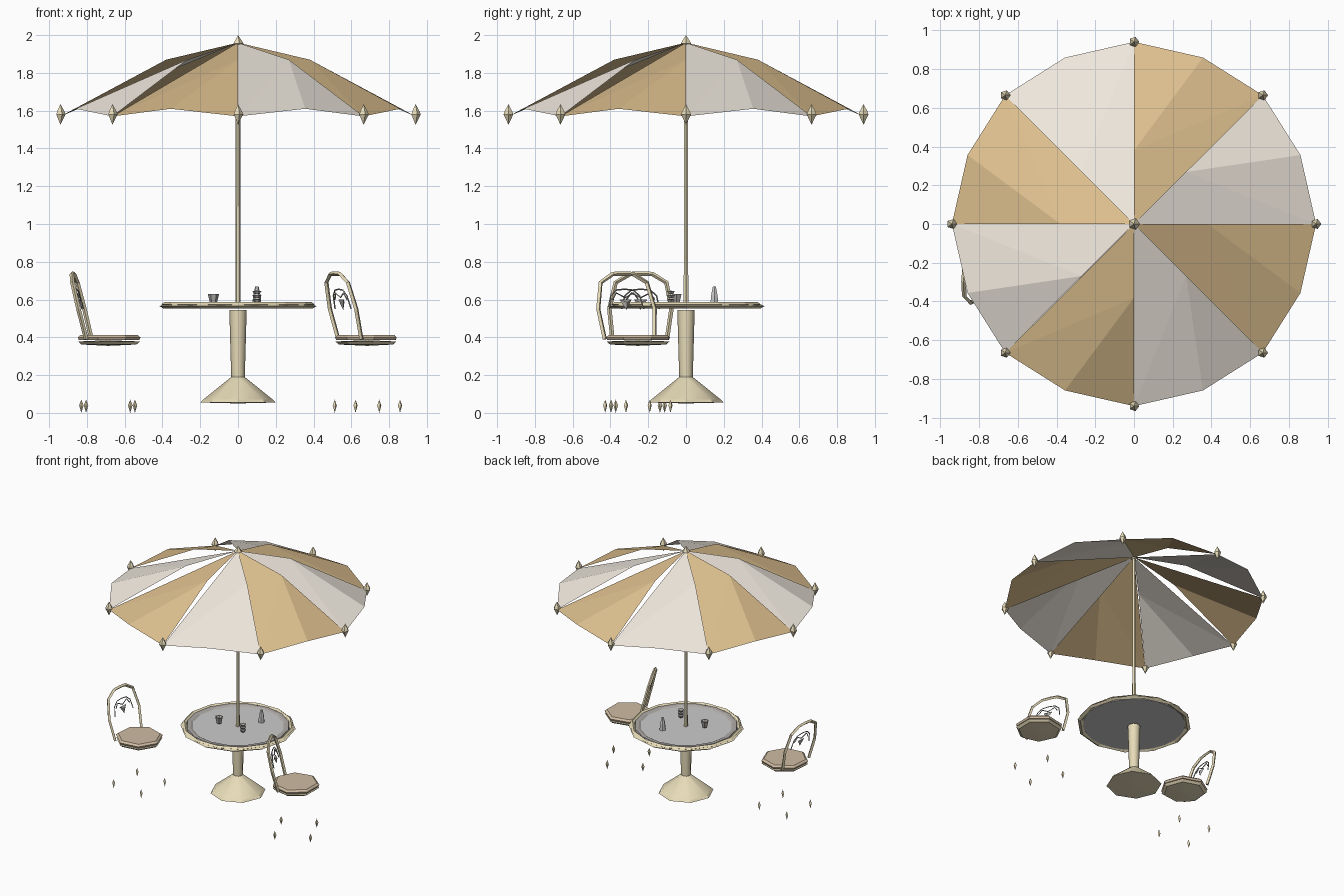
import bpy, bmesh, math
from mathutils import Matrix, Vector

if "Cube" in bpy.data.objects:
    bpy.data.objects.remove(bpy.data.objects["Cube"])


def material(name, rgb):
    m = bpy.data.materials.new(name)
    m.diffuse_color = (*rgb, 1)
    m.use_nodes = True
    m.node_tree.nodes["Principled BSDF"].inputs["Base Color"].default_value = m.diffuse_color
    return m


WOOD = material("wood", (0.80, 0.71, 0.48))
ORANGE = material("orange_cloth", (0.72, 0.52, 0.27))
CREAM = material("cream_cloth", (0.88, 0.82, 0.74))
CUSHION = material("cushion_cloth", (0.62, 0.50, 0.36))
IRON = material("dark_iron", (0.42, 0.40, 0.38))
GLASS = material("pale_top", (0.82, 0.81, 0.81))


def mesh_object(name, verts, faces, mat, matrix=None, smooth=False):
    me = bpy.data.meshes.new(name)
    me.from_pydata([tuple(v) for v in verts], [], faces)
    bm = bmesh.new()
    bm.from_mesh(me)
    bmesh.ops.remove_doubles(bm, verts=bm.verts, dist=1e-5)
    bmesh.ops.recalc_face_normals(bm, faces=bm.faces)
    bm.to_mesh(me)
    bm.free()
    ob = bpy.data.objects.new(name, me)
    bpy.context.collection.objects.link(ob)
    if matrix:
        ob.matrix_world = matrix
    me.materials.append(mat)
    if smooth:
        bpy.context.view_layer.objects.active = ob
        ob.select_set(True)
        bpy.ops.object.shade_smooth_by_angle(angle=math.radians(50))
        ob.select_set(False)
    return ob


def lathe(name, profile, sides, mat, loc=(0, 0, 0), matrix=None, closed=False, smooth=False):
    """Revolve (radius, z) points around z."""
    verts, faces = [], []
    n = len(profile)
    for i in range(sides):
        a = 2 * math.pi * i / sides
        verts += [(r * math.cos(a) + loc[0], r * math.sin(a) + loc[1], z + loc[2]) for r, z in profile]
    for i in range(sides):
        j = (i + 1) % sides
        for k in range(n if closed else n - 1):
            m = (k + 1) % n
            ids = [i * n + k, j * n + k, j * n + m, i * n + m]
            if profile[k][0] == 0:
                ids.pop(1)
            elif profile[m][0] == 0:
                ids.pop(2)
            faces.append(ids)
    return mesh_object(name, verts, faces, mat, matrix, smooth)


def tube(name, points, radius, mat, matrix, sides=4):
    """Sweep a small polygon along a path."""
    pts = [Vector(p) for p in points]
    verts, faces = [], []
    for i, p in enumerate(pts):
        d = (pts[min(i + 1, len(pts) - 1)] - pts[max(i - 1, 0)]).normalized()
        u = d.cross(Vector((1, 0, 0.05))).normalized()
        v = d.cross(u)
        for k in range(sides):
            a = 2 * math.pi * k / sides
            verts.append(p + radius * (math.cos(a) * u + math.sin(a) * v))
    for i in range(len(pts) - 1):
        for k in range(sides):
            m = (k + 1) % sides
            faces.append([i * sides + k, i * sides + m, (i + 1) * sides + m, (i + 1) * sides + k])
    faces += [list(range(sides)), [len(verts) - 1 - k for k in range(sides)]]
    return mesh_object(name, verts, faces, mat, matrix)


def polar(r, deg, z):
    a = math.radians(deg)
    return (r * math.cos(a), r * math.sin(a), z)


# Canopy: eight panels, each with one lifted edge
for k in range(8):
    a = 45 * k
    verts = [(0, 0, 1.96), polar(0.94, a, 1.57), polar(0.93, a + 22.5, 1.61),
             polar(0.94, a + 45, 1.57), polar(0.38, a + 45, 1.87)]
    mesh_object(f"canopy_panel_{k}", verts, [(0, 1, 4), (1, 2, 4), (2, 3, 4)],
                ORANGE if k % 2 else CREAM)
    # Rib end knobs
    lathe(f"rib_knob_{k}", [(0, 1.525), (0.027, 1.58), (0.022, 1.595), (0, 1.635)], 5, WOOD,
          loc=polar(0.94, a, 0))

# Pole and top finial
lathe("top_finial", [(0, 1.935), (0.03, 1.955), (0, 2.0)], 5, WOOD)
lathe("pole", [(0, 0.56), (0.014, 0.56), (0.012, 1.95), (0, 1.95)], 6, WOOD)

# Table
lathe("table_top", [(0, 0.56), (0.37, 0.56), (0.37, 0.572), (0, 0.572)], 24, GLASS)
lathe("table_inlay_ring", [(0.33, 0.572), (0.345, 0.58), (0.37, 0.58), (0.375, 0.568)], 16, IRON, closed=True)
lathe("table_rim_upper", [(0.375, 0.575), (0.39, 0.587), (0.405, 0.575), (0.39, 0.565)], 14, WOOD, closed=True)
lathe("table_rim_lower", [(0.375, 0.565), (0.395, 0.575), (0.415, 0.565), (0.395, 0.552)], 12, WOOD, closed=True)

# Pedestal
lathe("pedestal", [(0, 0.545), (0.046, 0.545), (0.036, 0.19), (0.185, 0.07)], 8, WOOD, smooth=True)
lathe("pedestal_foot", [(0, 0.05), (0.2, 0.055), (0.185, 0.07), (0, 0.07)], 8, WOOD)

# Items on the table
lathe("cup", [(0, 0.575), (0.018, 0.58), (0.03, 0.63), (0.024, 0.63), (0, 0.60)], 6, IRON, loc=(-0.13, -0.05, 0))
lathe("bottle", [(0, 0.575), (0.024, 0.575), (0.02, 0.62), (0.009, 0.67), (0, 0.67)], 6, GLASS, loc=(0.10, 0.15, 0))
for i in range(3):
    z = 0.585 + 0.022 * i
    lathe(f"stacked_bowl_{i}", [(0, z), (0.014, z), (0.024, z + 0.016), (0, z + 0.018)], 6, IRON,
          loc=(0.10, -0.08, 0))


def back_x(z):
    return -0.105 - 0.085 * (z - 0.40) / 0.345


def mirrored(half):
    """Mirror a half outline (y, z) ending on the centre line, leaned back."""
    full = half + [(-y, z) for y, z in reversed(half[:-1])]
    return [(back_x(z), y, z) for y, z in full]


# Chairs
for side, x, turn in (("left", -0.6875, -5.5), ("right", 0.685, 25)):
    M = Matrix.Translation((x, -0.255, 0)) @ Matrix.Rotation(math.radians(turn), 4, 'Z')
    lathe(f"{side}_seat_frame", [(0, 0.355), (0.15, 0.362), (0.17, 0.378), (0, 0.385)], 7, WOOD, matrix=M)
    lathe(f"{side}_seat_cushion", [(0, 0.385), (0.165, 0.385), (0.172, 0.40), (0.155, 0.413), (0, 0.413)],
          7, CUSHION, matrix=M)
    tube(f"{side}_back_frame", mirrored([(0.145, 0.39), (0.165, 0.55), (0.135, 0.69), (0.06, 0.735), (0, 0.738)]),
         0.012, WOOD, M)
    tube(f"{side}_back_inner_arch", mirrored([(0.10, 0.55), (0.085, 0.62), (0.05, 0.65), (0, 0.655)]),
         0.004, IRON, M)
    tube(f"{side}_back_inner_bow", mirrored([(0.075, 0.60), (0.05, 0.635), (0, 0.61)]), 0.004, IRON, M)
    mesh_object(f"{side}_back_ornament",
                [(back_x(z), y, z) for y, z in ((-0.035, 0.60), (0.035, 0.60), (0, 0.545))] +
                [(back_x(0.58) + 0.015, 0, 0.585)], [(0, 1, 2), (0, 1, 3), (1, 2, 3), (2, 0, 3)], IRON, M)
    for i in range(4):
        fx, fy = (-0.13, 0.13)[i % 2], (-0.13, 0.13)[i // 2]
        lathe(f"{side}_chair_foot_{i}", [(0, 0.0), (0.012, 0.04), (0, 0.07)], 4, WOOD, loc=(fx, fy, 0), matrix=M)
